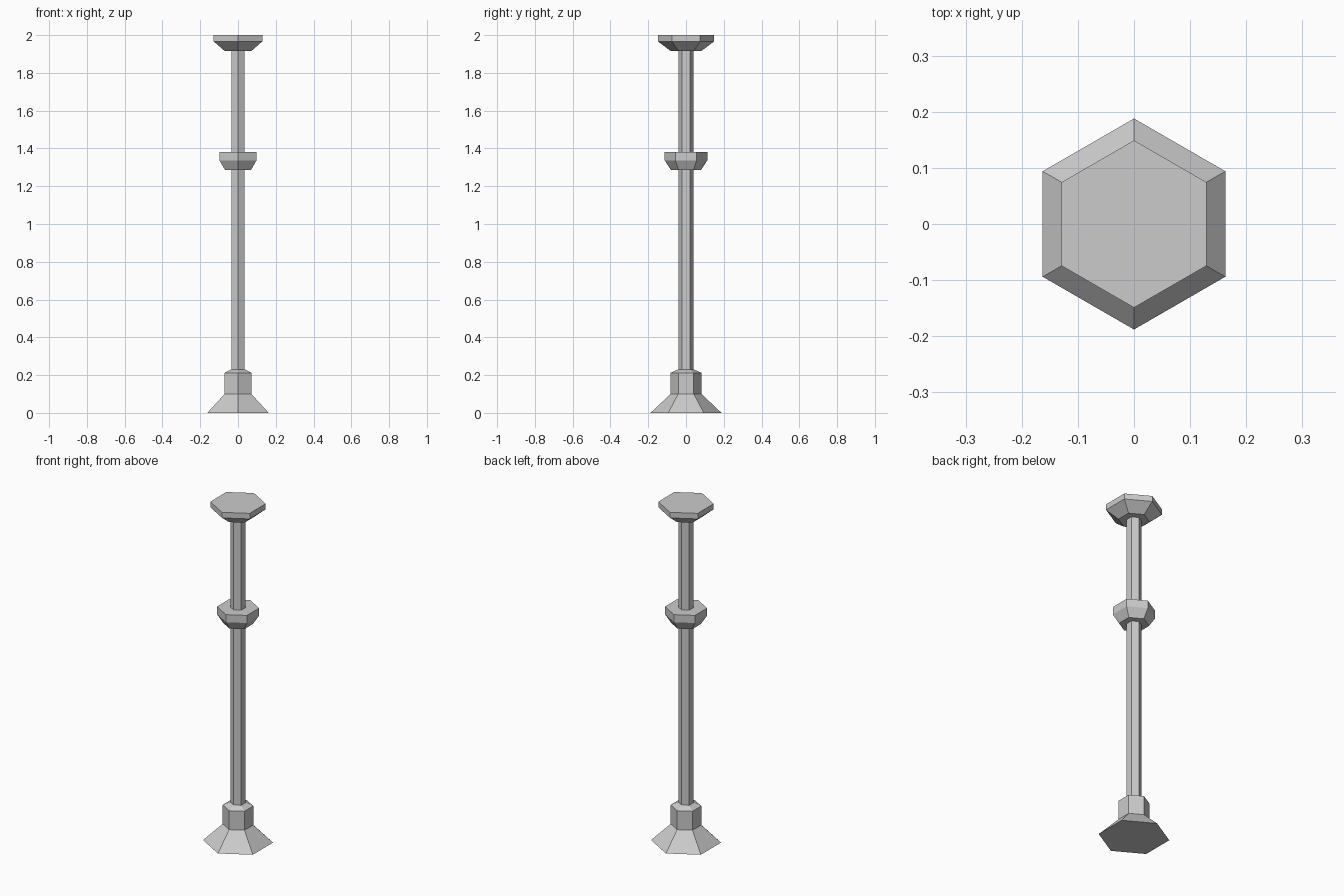
import bpy
import bmesh
import math

if "Cube" in bpy.data.objects:
    bpy.data.objects.remove(bpy.data.objects["Cube"])

grey = bpy.data.materials.new("stone grey")
grey.diffuse_color = (0.6, 0.6, 0.6, 1.0)
grey.use_nodes = True
grey.node_tree.nodes["Principled BSDF"].inputs["Base Color"].default_value = grey.diffuse_color

SIDES = 6


def hex_part(name, profile):
    """Closed six-sided solid from a list of (radius, height) rings."""
    bm = bmesh.new()
    rings = []
    for r, z in profile:
        angles = [math.pi / 2 + i * math.tau / SIDES for i in range(SIDES)]
        rings.append([bm.verts.new((r * math.cos(a), r * math.sin(a), z)) for a in angles])
    for low, high in zip(rings, rings[1:]):
        for i in range(SIDES):
            j = (i + 1) % SIDES
            bm.faces.new((low[i], low[j], high[j], high[i]))
    bm.faces.new(rings[0][::-1])
    bm.faces.new(rings[-1])
    mesh = bpy.data.meshes.new(name)
    bm.to_mesh(mesh)
    bm.free()
    mesh.materials.append(grey)
    obj = bpy.data.objects.new(name, mesh)
    bpy.context.collection.objects.link(obj)
    return obj


# Flared foot, straight socket and chamfered shoulder
hex_part("base", [(0.188, 0.0), (0.082, 0.10), (0.082, 0.212), (0.042, 0.23)])
# Slender pole
hex_part("shaft", [(0.041, 0.22), (0.041, 1.93)])
# Collar around the pole
hex_part("collar", [(0.08, 1.287), (0.113, 1.337), (0.113, 1.382)])
# Flat-topped capital
hex_part("capital", [(0.083, 1.917), (0.149, 1.967), (0.149, 2.0)])
